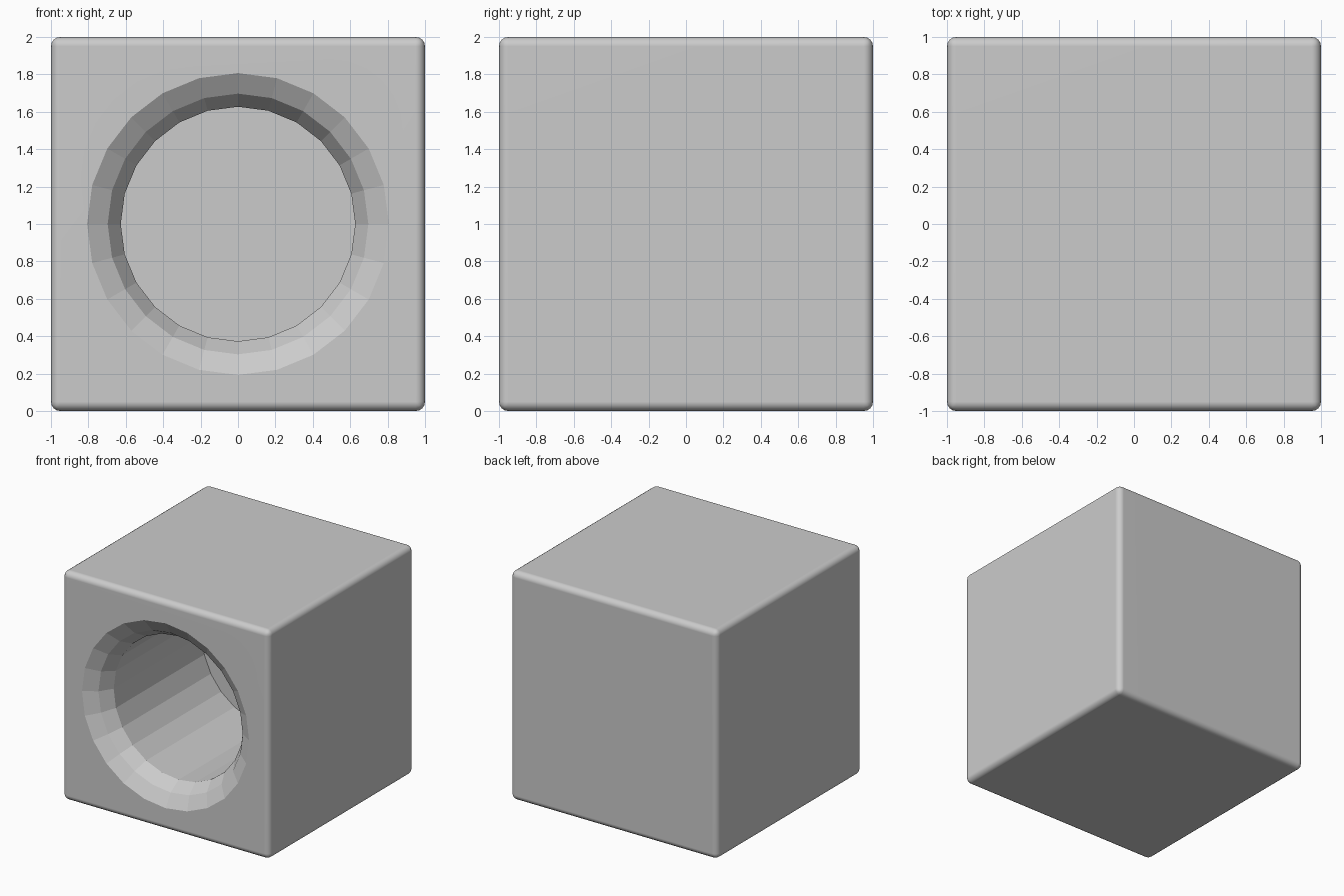
import bpy, bmesh
from math import sin, cos, pi

if "Cube" in bpy.data.objects:
    bpy.data.objects.remove(bpy.data.objects["Cube"])

SIDES = 24
# bore profile from the front: (y, radius)
PROFILE = [(-1.2, 0.807), (-1.0, 0.807), (-0.93, 0.697), (-0.82, 0.627), (0.4, 0.627)]


def make_object(name, bm):
    mesh = bpy.data.meshes.new(name)
    bmesh.ops.recalc_face_normals(bm, faces=bm.faces)
    bm.to_mesh(mesh)
    bm.free()
    obj = bpy.data.objects.new(name, mesh)
    bpy.context.collection.objects.link(obj)
    return obj


# rounded cube body
bm = bmesh.new()
bmesh.ops.create_cube(bm, size=2)
bmesh.ops.translate(bm, verts=bm.verts, vec=(0, 0, 1))
bmesh.ops.bevel(bm, geom=bm.edges[:], offset=0.05, segments=4, profile=0.5, affect='EDGES')
for f in bm.faces:
    f.smooth = True
body = make_object("block_body", bm)

# faceted bore with a rounded mouth
bm = bmesh.new()
rings = [[bm.verts.new((r * cos(2 * pi * i / SIDES), y, 1 + r * sin(2 * pi * i / SIDES)))
          for i in range(SIDES)] for y, r in PROFILE]
for a, b in zip(rings, rings[1:]):
    for i in range(SIDES):
        j = (i + 1) % SIDES
        bm.faces.new((a[i], a[j], b[j], b[i]))
bm.faces.new(rings[0])
bm.faces.new(rings[-1])
cutter = make_object("bore_cutter", bm)
cutter.hide_render = True
cutter.hide_set(True)

cut = body.modifiers.new("bore", 'BOOLEAN')
cut.operation = 'DIFFERENCE'
cut.solver = 'EXACT'
cut.object = cutter

# keep the big faces looking flat between the rounded edges
wn = body.modifiers.new("flat_faces", 'WEIGHTED_NORMAL')
wn.keep_sharp = True
